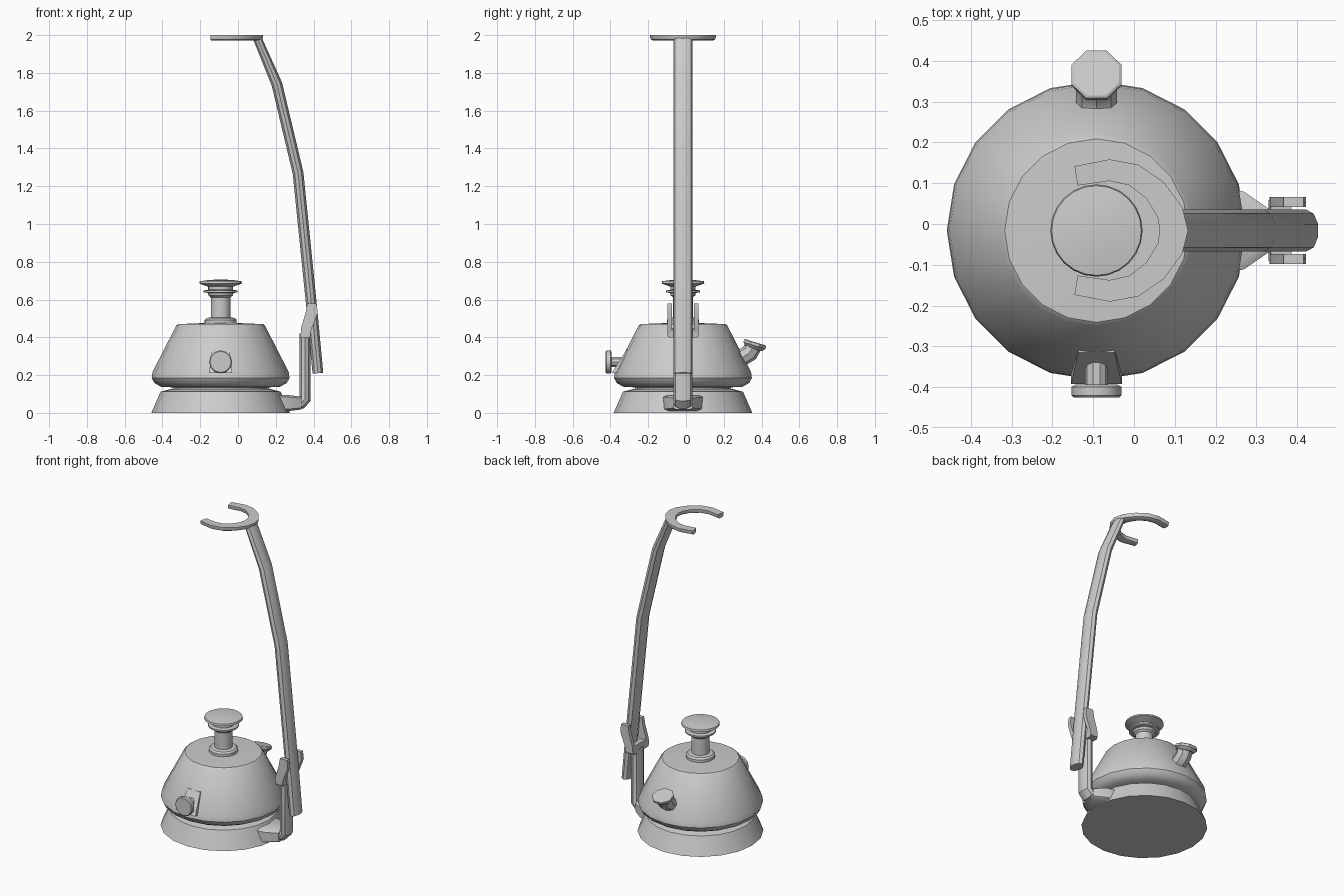
import bpy, bmesh
from math import sin, cos, pi, tau
from mathutils import Vector as V

if "Cube" in bpy.data.objects:
    bpy.data.objects.remove(bpy.data.objects["Cube"])

CX, CY = -0.092, -0.016   # axis of the body


def finish(name, bm, angle=35):
    bmesh.ops.recalc_face_normals(bm, faces=bm.faces)
    me = bpy.data.meshes.new(name)
    bm.to_mesh(me)
    bm.free()
    ob = bpy.data.objects.new(name, me)
    bpy.context.collection.objects.link(ob)
    bpy.ops.object.select_all(action='DESELECT')
    ob.select_set(True)
    bpy.context.view_layer.objects.active = ob
    bpy.ops.object.shade_smooth_by_angle(angle=angle * pi / 180)
    return ob


def skin(name, rings, angle=35):
    """Join equal rings of points into a capped solid."""
    bm = bmesh.new()
    vr = [[bm.verts.new(p) for p in r] for r in rings]
    n = len(vr[0])
    for a, b in zip(vr, vr[1:]):
        for i in range(n):
            j = (i + 1) % n
            bm.faces.new((a[i], a[j], b[j], b[i]))
    bm.faces.new(vr[0])
    bm.faces.new(vr[-1])
    return finish(name, bm, angle)


def lathe(name, profile, segs, origin=(CX, CY, 0), axis=(0, 0, 1), angle=35, phase=0):
    """Turn (radius, height) pairs about an axis."""
    o, q = V(origin), V((0, 0, 1)).rotation_difference(V(axis))
    rings = [[o + q @ V((r * cos(phase + tau * i / segs), r * sin(phase + tau * i / segs), h))
              for i in range(segs)] for r, h in profile]
    return skin(name, rings, angle)


def oval(n=8):
    return [(cos(tau * i / n), sin(tau * i / n)) for i in range(n)]


def sweep(name, path, sizes, plane_normal, section=None, angle=35):
    """Mitred sweep along a planar path; sizes = (along plane normal, in plane)."""
    b = V(plane_normal)
    pts = [V(p) for p in path]
    if not isinstance(sizes, list):
        sizes = [sizes] * len(pts)
    rings = []
    for i, p in enumerate(pts):
        d0 = (p - pts[i - 1]).normalized() if i else (pts[1] - p).normalized()
        d1 = (pts[i + 1] - p).normalized() if i < len(pts) - 1 else d0
        t = (d0 + d1).normalized()
        n = t.cross(b) / max(t.dot(d0), 0.5)
        rings.append([p + b * u * sizes[i][0] + n * v * sizes[i][1]
                      for u, v in (section or oval())])
    return skin(name, rings, angle)


def prism(name, outline, y0, y1):
    """Extrude an (x, z) outline between two y values."""
    return skin(name, [[(x, y, z) for x, z in outline] for y in (y0, y1)], 30)


# Base foot with recessed neck
lathe("base", [(.367, 0), (.318, .112), (.262, .127), (.255, .127), (.255, .15)], 20)

# Main vessel
lathe("body", [(.25, .135), (.315, .138), (.35, .158), (.365, .185), (.36, .218),
               (.235, .462), (.225, .47), (.08, .476)], 20)

# Plunger on top
lathe("top_plunger", [(.085, .47), (.085, .492), (.075, .502), (.052, .506), (.052, .612),
                      (.065, .622), (.068, .635), (.09, .638), (.09, .648), (.066, .652),
                      (.066, .668), (.088, .676), (.113, .685), (.11, .697), (.06, .704),
                      (.01, .706)], 24)

# Front valve: slanted plate, stem, disc
plate = [[(CX + s * .062, y, z) for s, y, z in
          ((-1, y0, .212), (1, y0, .212), (.72, y1, .335), (-.72, y1, .335))]
         for y0, y1 in ((-.34, -.27), (-.392, -.315))]
skin("front_valve_plate", plate)
lathe("front_valve_stem", [(.028, 0), (.028, .11)], 10, (CX, -.30, .27), (0, -1, 0))
lathe("front_valve_disc", [(.052, 0), (.061, .005), (.061, .026), (.056, .031)], 12,
      (CX, -.394, .27), (0, -1, 0))

# Rear spout with rim
sweep("rear_spout", [(CX, .24, .275), (CX, .30, .295), (CX, .337, .318), (CX, .362, .365)],
      (.05, .045), (1, 0, 0))
lathe("rear_spout_rim", [(.048, -.03), (.066, -.012), (.066, .002), (.06, .006)], 8,
      (CX, .366, .368), (0, .3, .954), phase=pi / 8)

# Bracket from the base up to the yoke
box = [(-1, -.75), (-.75, -1), (.75, -1), (1, -.75), (1, .75), (.75, 1), (-.75, 1), (-1, .75)]
sweep("bracket_flare", [(.22, CY, .052), (.27, CY, .052), (.335, CY, .052)],
      [(.105, .043), (.095, .042), (.05, .034)], (0, 1, 0), box)
sweep("bracket_post", [(.28, CY, .052), (.335, CY, .052), (.355, CY, .075), (.355, CY, .42)],
      (.05, .031), (0, 1, 0), oval(10))

# Yoke: bridge and a cheek each side of the lever
prism("yoke_bridge", [(.33, .40), (.382, .40), (.386, .44), (.335, .45)], CY - .075, CY + .075)
cheek = [(.332, .41), (.38, .405), (.388, .44), (.422, .53), (.416, .58), (.367, .58),
         (.358, .53), (.334, .45)]
for side, s in (("left", -1), ("right", 1)):
    prism("yoke_cheek_" + side, cheek, CY + s * .058, CY + s * .082)

# Long bent lever
sweep("lever_arm", [(.423, CY, .21), (.389, CY, .57), (.318, CY, 1.27), (.206, CY, 1.74),
                    (.104, CY, 1.98)],
      [(.051, .03)] * 4 + [(.051, .024)], (0, 1, 0), oval(10))

# Two-pronged fork at the top, mirrored about the lever
half = [(-.142, .134), (-.06, .148), (.0, .136), (.052, .098), (.088, .045), (.098, 0)]
width = [.024, .026, .027, .029, .032, .034]
path = [(x, CY + y, 1.986) for x, y in half] + [(x, CY - y, 1.986) for x, y in half[-2::-1]]
flat = [(1, -1), (1, 1), (.4, 1), (-.6, .85), (-1, .45), (-1, -.45), (-.6, -.85), (.4, -1)]
sweep("lever_fork", path, [(.014, w) for w in width + width[-2::-1]], (0, 0, 1), flat)
